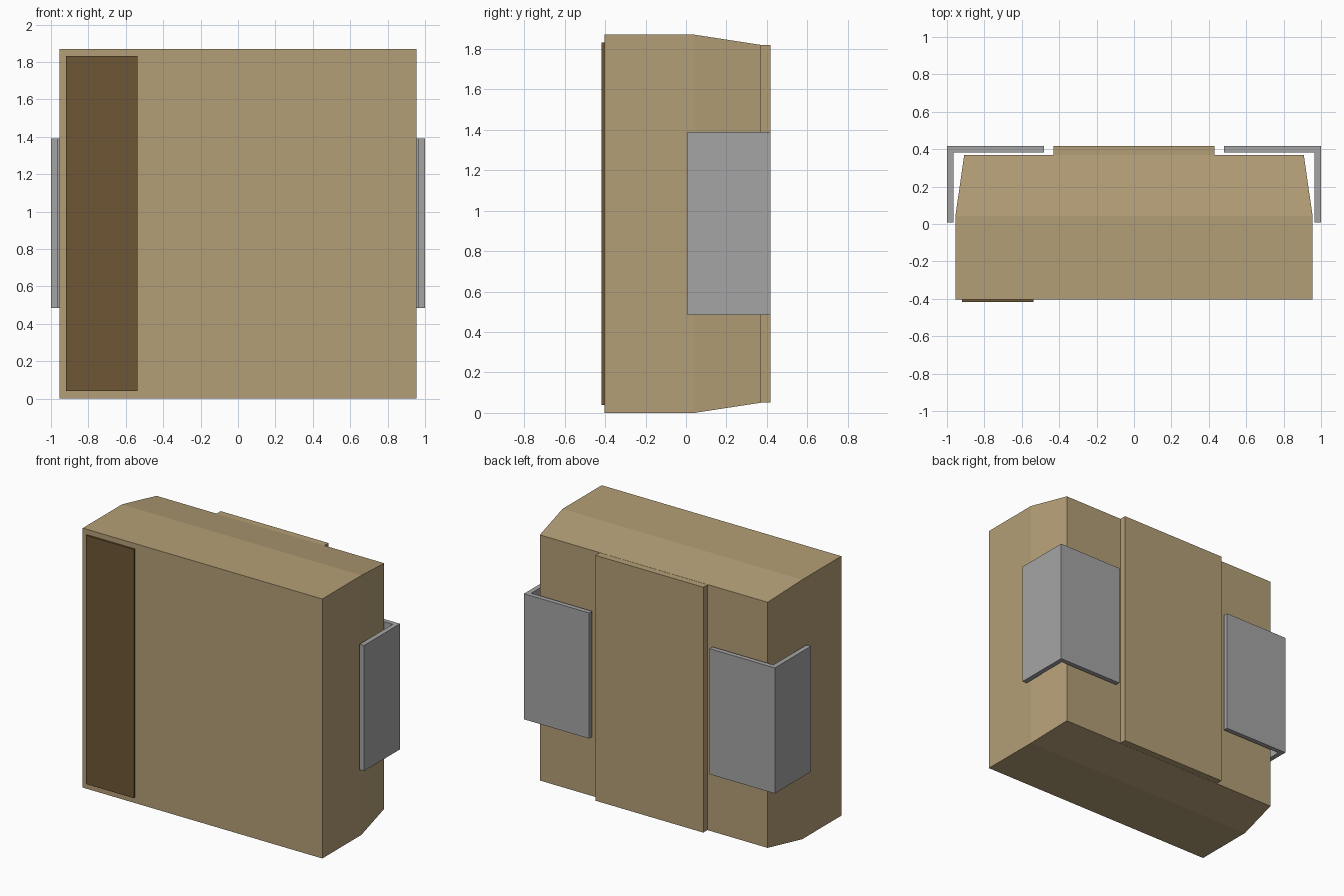
import bpy
import bmesh

if "Cube" in bpy.data.objects:
    bpy.data.objects.remove(bpy.data.objects["Cube"])


def material(name, rgb):
    m = bpy.data.materials.new(name)
    m.diffuse_color = (*rgb, 1)
    m.use_nodes = True
    m.node_tree.nodes["Principled BSDF"].inputs["Base Color"].default_value = m.diffuse_color
    return m


tan = material("tan", (0.456, 0.347, 0.184))
brown = material("dark brown", (0.156, 0.093, 0.036))
grey = material("grey", (0.376, 0.376, 0.376))


def finish(name, bm, mat):
    bmesh.ops.recalc_face_normals(bm, faces=bm.faces)
    mesh = bpy.data.meshes.new(name)
    bm.to_mesh(mesh)
    bm.free()
    mesh.materials.append(mat)
    ob = bpy.data.objects.new(name, mesh)
    bpy.context.collection.objects.link(ob)
    return ob


def loft(name, sections, mat):
    """Join rectangles (y, x0, x1, z0, z1) along y into a closed solid."""
    bm = bmesh.new()
    rings = [[bm.verts.new(p) for p in
              ((x0, y, z0), (x1, y, z0), (x1, y, z1), (x0, y, z1))]
             for y, x0, x1, z0, z1 in sections]
    for a, b in zip(rings, rings[1:]):
        for i in range(4):
            j = (i + 1) % 4
            bm.faces.new((a[i], a[j], b[j], b[i]))
    bm.faces.new(rings[0])
    bm.faces.new(rings[-1])
    return finish(name, bm, mat)


def bracket(name, side):
    """L-shaped plate wrapped around one rear corner."""
    outline = [(1, 0.007), (1, 0.417), (0.48, 0.417),
               (0.48, 0.383), (0.965, 0.383), (0.965, 0.007)]
    bm = bmesh.new()
    face = bm.faces.new([bm.verts.new((side * x, y, 0.485)) for x, y in outline])
    ext = bmesh.ops.extrude_face_region(bm, geom=[face])
    top = [v for v in ext["geom"] if isinstance(v, bmesh.types.BMVert)]
    bmesh.ops.translate(bm, verts=top, vec=(0, 0, 0.905))
    return finish(name, bm, grey)


# Main block with tapered rear
loft("body", [(-0.404, -0.955, 0.955, 0, 1.87),
              (0.042, -0.955, 0.955, 0, 1.87),
              (0.368, -0.908, 0.908, 0.05, 1.82)], tan)

# Raised panel down the middle of the back
loft("back_panel", [(0.36, -0.43, 0.43, 0.051, 1.819),
                    (0.417, -0.43, 0.43, 0.051, 1.819)], tan)

# Dark strip on the front
loft("front_strip", [(-0.417, -0.92, -0.538, 0.04, 1.832),
                     (-0.402, -0.92, -0.538, 0.04, 1.832)], brown)

# Corner brackets
bracket("left_bracket", -1)
bracket("right_bracket", 1)
